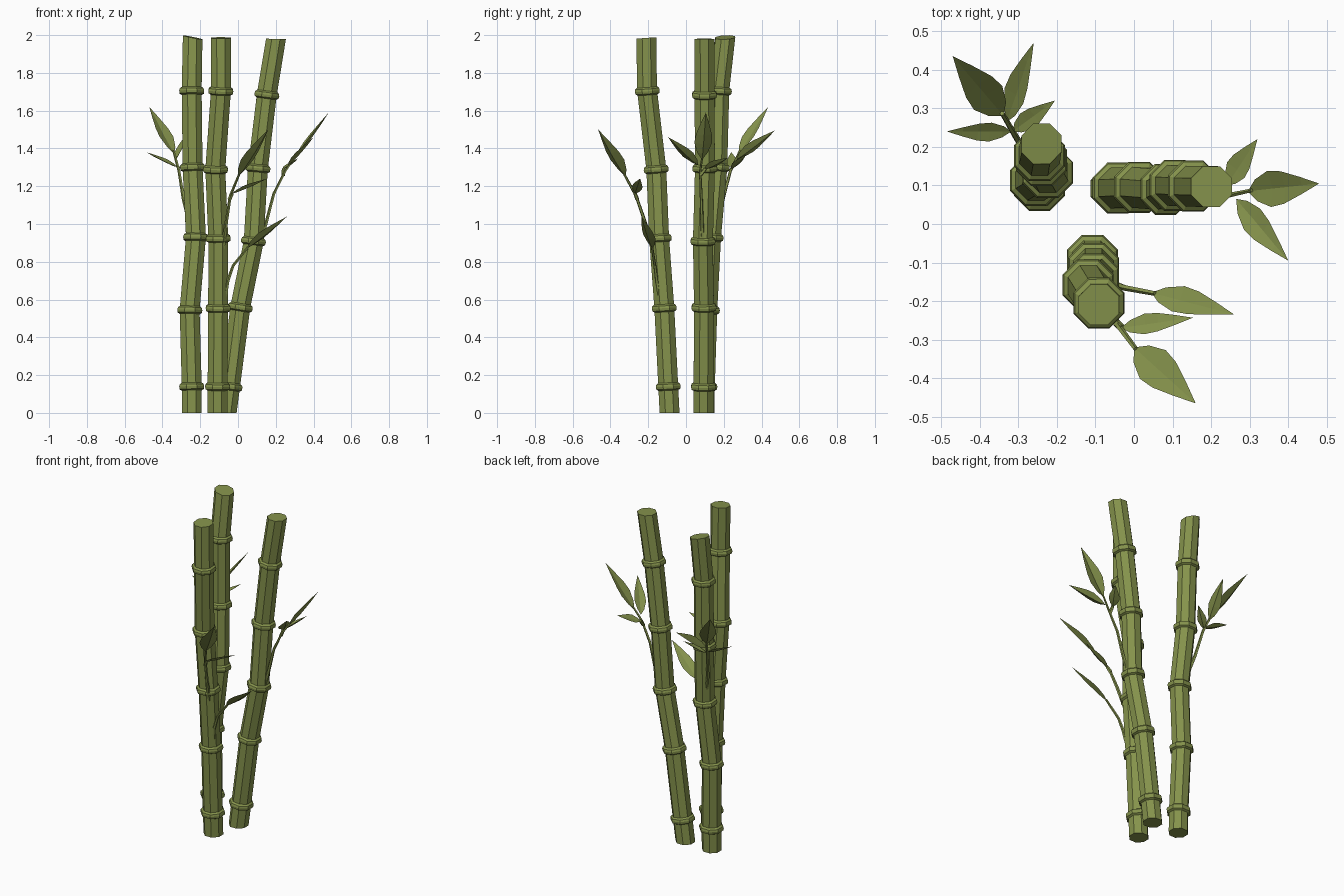
import bpy, bmesh, math
from mathutils import Vector

if "Cube" in bpy.data.objects:
    bpy.data.objects.remove(bpy.data.objects["Cube"])

green = bpy.data.materials.new("bamboo green")
green.diffuse_color = (0.235, 0.29, 0.072, 1)
green.use_nodes = True
green.node_tree.nodes["Principled BSDF"].inputs["Base Color"].default_value = green.diffuse_color


def finish(name, bm):
    me = bpy.data.meshes.new(name)
    bmesh.ops.recalc_face_normals(bm, faces=bm.faces[:])
    bm.to_mesh(me)
    bm.free()
    me.materials.append(green)
    ob = bpy.data.objects.new(name, me)
    bpy.context.collection.objects.link(ob)


def ring(bm, c, axis, r, sides, phase=0.5):
    """Polygon ring around c, square to axis."""
    axis = Vector(axis).normalized()
    u = Vector((1, 0, 0))
    u = (u - axis * u.dot(axis)).normalized()
    v = axis.cross(u)
    out = []
    for i in range(sides):
        a = 2 * math.pi * (i + phase) / sides
        out.append(bm.verts.new(c + u * (r * math.cos(a)) + v * (r * math.sin(a))))
    return out


def skin(bm, rings):
    """Join rings into a capped tube."""
    n = len(rings[0])
    for a, b in zip(rings, rings[1:]):
        for i in range(n):
            bm.faces.new((a[i], a[(i + 1) % n], b[(i + 1) % n], b[i]))
    bm.faces.new(rings[0][::-1])
    bm.faces.new(rings[-1])


def stalk(name, pts, top_axis, r=0.057):
    """Octagonal cane with a raised collar at every inner point."""
    pts = [Vector(p) for p in pts]
    bm = bmesh.new()
    rings = [ring(bm, pts[0], (0, 0, 1), r, 8)]
    for a, p, b in zip(pts, pts[1:], pts[2:]):
        t = (b - a).normalized()
        for dz, dr in ((-.021, 0), (-.014, .012), (0, .0145), (.012, .011), (.02, 0)):
            rings.append(ring(bm, p + t * dz, t, r + dr, 8))
    rings.append(ring(bm, pts[-1], top_axis, r, 8))
    skin(bm, rings)
    finish(name, bm)


def stem(name, pts):
    """Thin tapering twig."""
    pts = [Vector(p) for p in pts]
    bm = bmesh.new()
    rings = []
    for i, p in enumerate(pts):
        t = pts[min(i + 1, len(pts) - 1)] - pts[max(i - 1, 0)]
        rings.append(ring(bm, p, t, 0.011 - 0.0015 * i, 5))
    skin(bm, rings)
    finish(name, bm)


def leaf(name, base, tip, w, roll=0):
    """Pointed blade folded along its midrib, closed below."""
    base, tip = Vector(base), Vector(tip)
    d = tip - base
    side = d.cross(Vector((0, 0, 1))).normalized()
    up = side.cross(d).normalized()
    a = math.radians(roll)
    side, up = (side * math.cos(a) + up * math.sin(a),
                up * math.cos(a) - side * math.sin(a))
    bm = bmesh.new()
    first, last = bm.verts.new(base), bm.verts.new(tip)
    rows = []
    for t, k in ((.14, .6), (.34, 1), (.52, .9), (.76, .48)):
        c = base + d * t
        h = k * w
        rows.append([bm.verts.new(c - side * h + up * h * .2),
                     bm.verts.new(c - up * h * .1 + up * .003),
                     bm.verts.new(c + side * h + up * h * .2),
                     bm.verts.new(c - up * h * .1 - up * .003)])
    for i in range(4):
        j = (i + 1) % 4
        bm.faces.new((first, rows[0][i], rows[0][j]))
        bm.faces.new((last, rows[-1][j], rows[-1][i]))
        for p, q in zip(rows, rows[1:]):
            bm.faces.new((p[i], q[i], q[j], p[j]))
    finish(name, bm)


# canes
stalk("back_left_cane", [(-.245, .097, 0), (-.245, .1, .14), (-.255, .113, .545), (-.224, .133, .93),
                         (-.24, .165, 1.3), (-.245, .177, 1.705), (-.24, .208, 1.988)], (.2, -.05, 1))
stalk("front_cane", [(-.108, -.087, 0), (-.108, -.094, .14), (-.105, -.115, .555), (-.105, -.142, .925),
                     (-.119, -.158, 1.29), (-.091, -.205, 1.705), (-.091, -.21, 1.985)], (0, -.07, 1))
stalk("right_cane", [(-.06, .092, 0), (-.042, .093, .14), (.013, .095, .56), (.082, .09, .91),
                     (.106, .1, 1.295), (.153, .098, 1.685), (.201, .097, 1.98)], (.02, 0, 1))

# twigs
stem("back_left_twig", [(-.25, .155, .98), (-.288, .195, 1.13), (-.312, .235, 1.28), (-.342, .287, 1.39)])
stem("front_upper_twig", [(-.08, -.17, .86), (-.06, -.22, 1.02), (-.04, -.265, 1.15), (.005, -.325, 1.26)])
stem("front_lower_twig", [(-.075, -.135, .57), (-.053, -.155, .7), (-.025, -.165, .78), (.055, -.18, .88)])
stem("right_twig", [(.105, .09, .84), (.148, .085, 1.0), (.19, .08, 1.16), (.25, .075, 1.28), (.305, .087, 1.36)])

# leaves: base, tip, half width, roll
leaves = {
    "back_left_leaf": [((-.338, .28, 1.37), (-.47, .435, 1.62), .048, 0),
                       ((-.33, .265, 1.34), (-.26, .47, 1.495), .036, 35),
                       ((-.318, .24, 1.3), (-.485, .24, 1.38), .026, 20),
                       ((-.315, .24, 1.29), (-.205, .32, 1.37), .026, 0)],
    "front_leaf": [((0, -.32, 1.25), (.16, -.465, 1.5), .05, 0),
                   ((-.035, -.27, 1.16), (.153, -.243, 1.24), .028, 20),
                   ((.045, -.178, .87), (.26, -.235, 1.04), .038, 20)],
    "right_leaf": [((.295, .085, 1.34), (.48, .105, 1.59), .047, 0),
                   ((.265, .065, 1.31), (.4, -.095, 1.46), .036, -20),
                   ((.24, .1, 1.29), (.32, .22, 1.35), .032, 20)],
}
for name, group in leaves.items():
    for i, args in enumerate(group):
        leaf(f"{name}_{i + 1}", *args)
# small leaf stalks joining the side leaves to the twigs
stem("front_leaf_stalk", [(-.045, -.258, 1.13), (-.03, -.27, 1.162)])
stem("right_leaf_stalk", [(.24, .077, 1.26), (.242, .103, 1.293)])
